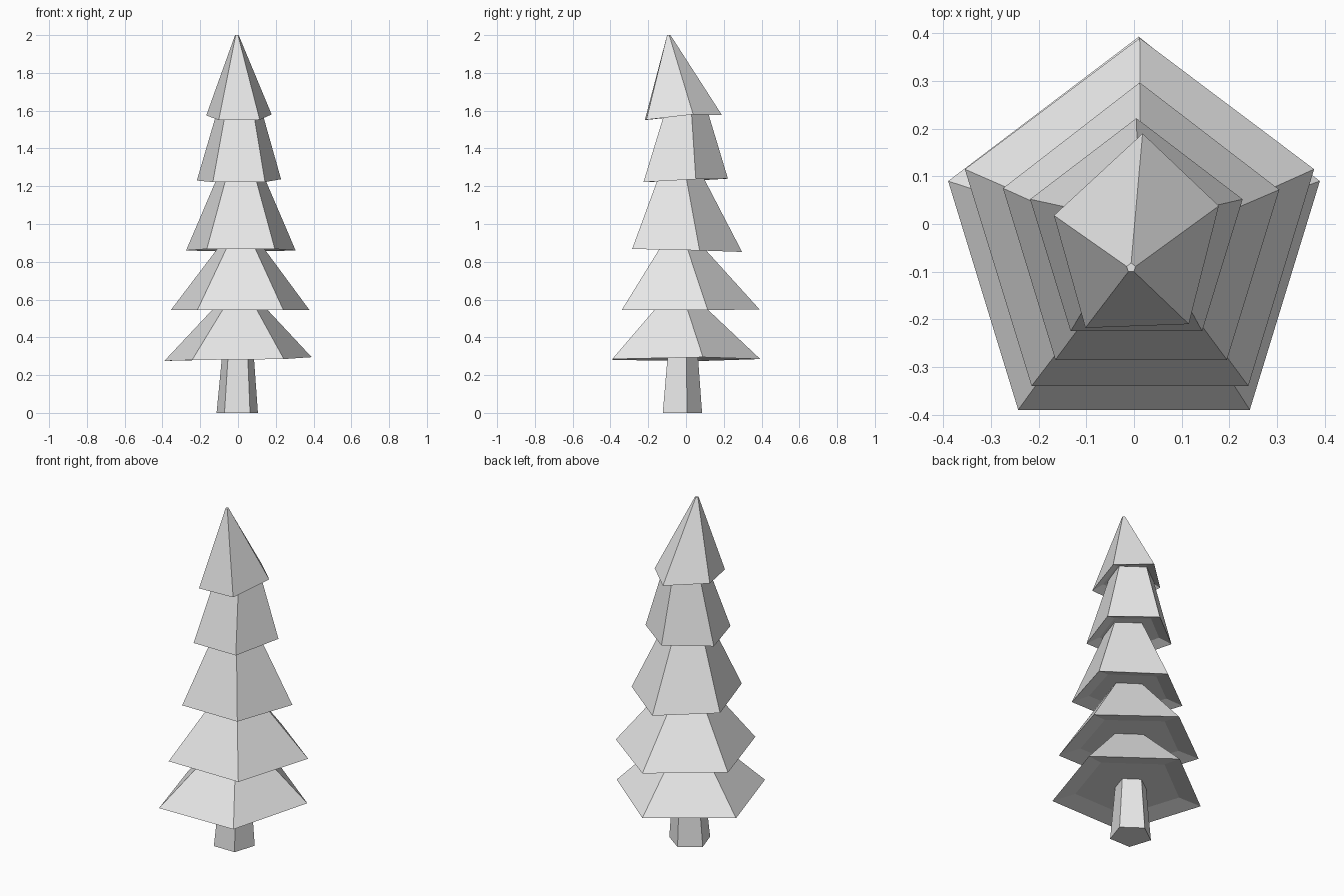
import bpy, bmesh, math
from mathutils import Vector

if "Cube" in bpy.data.objects:
    bpy.data.objects.remove(bpy.data.objects["Cube"])

grey = bpy.data.materials.new("light grey")
grey.diffuse_color = (0.8, 0.8, 0.8, 1)
grey.use_nodes = True
grey.node_tree.nodes["Principled BSDF"].inputs["Base Color"].default_value = grey.diffuse_color


def pentagon(cx, cy, r, z):
    """Five points starting at the left, going round by the front; one corner at the back."""
    return [Vector((cx + r * math.cos(math.radians(a)), cy + r * math.sin(math.radians(a)), z))
            for a in (162, 234, 306, 378, 450)]


def loft(name, rings):
    """Skin a closed solid through rings of points, capping both ends."""
    bm = bmesh.new()
    loops = [[bm.verts.new(p) for p in ring] for ring in rings]
    for a, b in zip(loops, loops[1:]):
        n = len(a)
        for i in range(n):
            bm.faces.new((a[i], a[(i + 1) % n], b[(i + 1) % n], b[i]))
    bm.faces.new(loops[0])
    bm.faces.new(loops[-1])
    bmesh.ops.recalc_face_normals(bm, faces=bm.faces)
    mesh = bpy.data.meshes.new(name)
    bm.to_mesh(mesh)
    bm.free()
    mesh.materials.append(grey)
    bpy.context.collection.objects.link(bpy.data.objects.new(name, mesh))


# Trunk
loft("trunk", [pentagon(-0.004, -0.03, 0.115, 0), pentagon(0, -0.025, 0.086, 0.33)])

# Branch tiers: slightly uneven skirt corners, then the neck (x, y, radius, z)
tiers = [
    ([(-.39, .09, .275), (-.243, -.39, .28), (.243, -.39, .285), (.39, .09, .295), (.01, .393, .285)],
     (.01, -.04, .12, .58)),
    ([(-.355, .115, .545), (-.215, -.34, .545), (.24, -.34, .545), (.378, .115, .545), (.012, .39, .547)],
     (.015, -.035, .11, .895)),
    ([(-.275, .075, .86), (-.165, -.285, .868), (.195, -.285, .868), (.305, .072, .86), (.012, .297, .852)],
     (.015, -.04, .125, 1.26)),
    ([(-.218, .052, 1.23), (-.133, -.225, 1.222), (.143, -.225, 1.222), (.228, .052, 1.237), (.005, .222, 1.24)],
     (.008, -.01, .125, 1.595)),
    ([(-.168, .018, 1.575), (-.102, -.218, 1.55), (.115, -.21, 1.552), (.178, .038, 1.58), (.018, .19, 1.577)],
     (-.006, -.092, .01, 2.0)),
]
for i, (skirt, neck) in enumerate(tiers, 1):
    skirt = [Vector(p) for p in skirt]
    mid = sum(skirt, Vector()) / 5
    # Underside is gently hollowed
    hollow = [mid.lerp(p, 0.7) + Vector((0, 0, 0.025)) for p in skirt]
    loft(f"branch_tier_{i}", [hollow, skirt, pentagon(*neck)])
